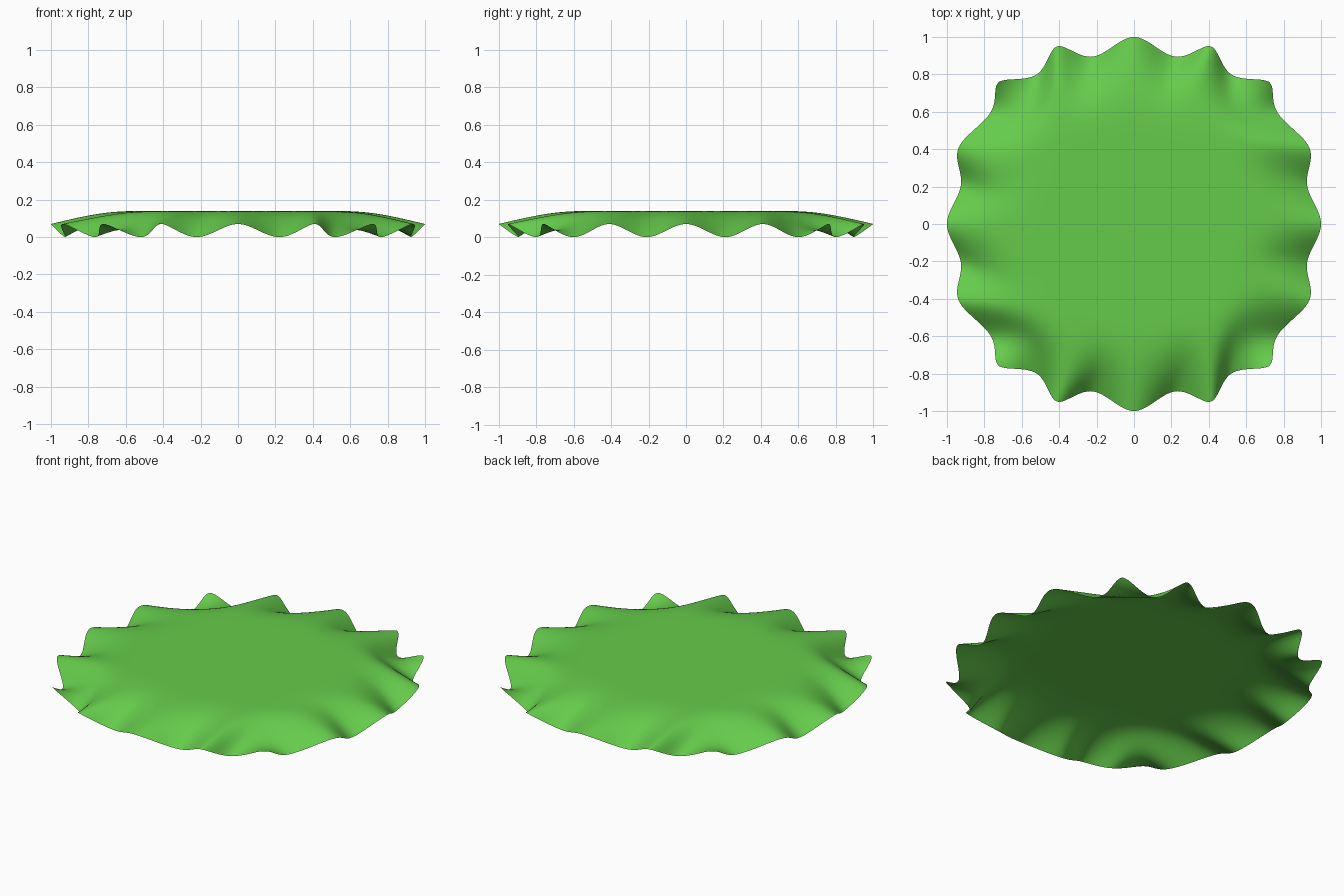
import bpy

if "Cube" in bpy.data.objects:
    bpy.data.objects.remove(bpy.data.objects["Cube"])

N = 8  # square patch cells per side, rounded into a disc

# Quarter of the ruffled rim: crest, trough, crest ... from back to right
quarter = [(0, 1), (.22, .895), (.41, .95), (.52, .80), (.72, .76),
           (.765, .60), (.937, .41), (.925, .21), (1, 0)]
lower = [(x, -y) for x, y in quarter[-2::-1]]
half = quarter + lower
rim = half + [(-x, y) for x, y in half[-2:0:-1]]
target = [(x, y, .07 if i % 2 == 0 else 0) for i, (x, y) in enumerate(rim)]

# Offset the cage rim so that the smoothed rim passes through the target points
cage = list(target)
n = len(cage)
for _ in range(60):
    cage = [tuple(c + t - (a + 4 * c + b) / 6
                  for a, c, b, t in zip(cage[i - 1], cage[i], cage[(i + 1) % n], target[i]))
            for i in range(n)]


def rim_index(i, j):
    """Rim position of a cell on the border of a centred square ring of half-size k."""
    k = max(abs(i), abs(j))
    if j == k:
        return i, k
    if i == k:
        return 2 * k - j, k
    if j == -k:
        return 4 * k - i, k
    return 6 * k + j, k


h = N // 2
verts = []
for j in range(-h, h + 1):
    for i in range(-h, h + 1):
        if i == j == 0:
            verts.append((0, 0, .14))
            continue
        s, k = rim_index(i, j)
        if k == h:
            verts.append(cage[s % n])
        else:
            # inner rings follow a smoothed copy of the rim
            f = s * h / k
            a = int(f // 1)
            p = [sum(w * target[(a + d) % n][c] for d, w in ((-1, .25), (0, .5), (1, .25)))
                 for c in (0, 1)]
            verts.append((p[0] * k / h, p[1] * k / h, .14))

w = N + 1
faces = [(j * w + i, j * w + i + 1, (j + 1) * w + i + 1, (j + 1) * w + i)
         for j in range(N) for i in range(N)]

# Lettuce leaf: thin smooth sheet
mesh = bpy.data.meshes.new("lettuce_leaf")
mesh.from_pydata(verts, [], faces)
leaf = bpy.data.objects.new("lettuce_leaf", mesh)
bpy.context.collection.objects.link(leaf)
for p in mesh.polygons:
    p.use_smooth = True
sub = leaf.modifiers.new("smooth", 'SUBSURF')
sub.levels = sub.render_levels = 4

mat = bpy.data.materials.new("leaf_green")
mat.diffuse_color = (.13, .60, .07, 1)
mat.use_nodes = True
mat.node_tree.nodes["Principled BSDF"].inputs["Base Color"].default_value = mat.diffuse_color
mesh.materials.append(mat)
